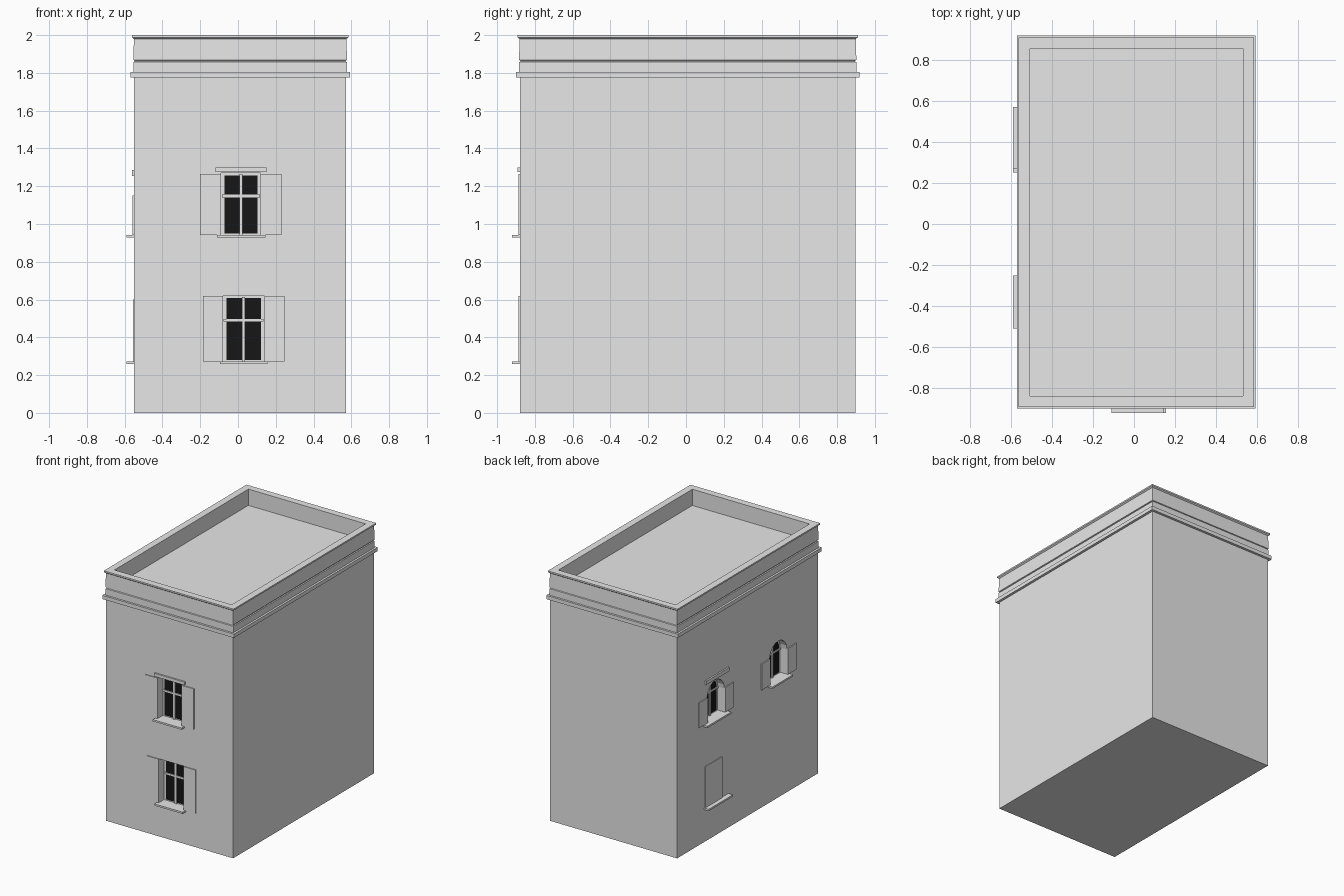
import bpy, bmesh, math

if "Cube" in bpy.data.objects:
    bpy.data.objects.remove(bpy.data.objects["Cube"], do_unlink=True)

X0, X1, Y0, Y1 = -0.55, 0.573, -0.88, 0.898   # wall faces
RECESS = 0.065


def material(name, value):
    m = bpy.data.materials.new(name)
    m.use_nodes = True
    colour = (value, value, value, 1)
    m.diffuse_color = colour
    m.node_tree.nodes["Principled BSDF"].inputs["Base Color"].default_value = colour
    return m


PLASTER = material("pale grey plaster", 0.8)
GLASS = material("black glass", 0.008)


def finish(name, bm, mat):
    bmesh.ops.recalc_face_normals(bm, faces=bm.faces)
    mesh = bpy.data.meshes.new(name)
    bm.to_mesh(mesh)
    bm.free()
    mesh.materials.append(mat)
    ob = bpy.data.objects.new(name, mesh)
    bpy.context.collection.objects.link(ob)
    return ob


# u runs along the wall, d points outward from it
def front(u, d, z):
    return (u, Y0 - d, z)


def side(u, d, z):
    return (X0 - d, u, z)


def add_prism(bm, wall, outline, d0, d1):
    rings = [[bm.verts.new(wall(u, d, z)) for u, z in outline] for d in (d0, d1)]
    n = len(outline)
    bm.faces.new(rings[0])
    bm.faces.new(rings[1])
    for i in range(n):
        j = (i + 1) % n
        bm.faces.new((rings[0][i], rings[0][j], rings[1][j], rings[1][i]))


def prism(name, wall, outline, d0, d1, mat=PLASTER):
    bm = bmesh.new()
    add_prism(bm, wall, outline, d0, d1)
    return finish(name, bm, mat)


def rect(u0, u1, z0, z1):
    return [(u0, z0), (u1, z0), (u1, z1), (u0, z1)]


def arch(u0, u1, z0, z1, steps=10):
    c, r = (u0 + u1) / 2, (u1 - u0) / 2
    curve = [(c + r * math.cos(math.pi * i / steps),
              z1 - r + r * math.sin(math.pi * i / steps)) for i in range(steps + 1)]
    return [(u0, z0), (u1, z0)] + curve


# house body: rectangular rings lofted up the outside and down into the roof well
PROFILE = [(0, 0), (0, 1.775), (0.02, 1.775), (0.02, 1.805), (0.004, 1.805),
           (0.004, 1.857), (-0.003, 1.86), (-0.003, 1.865), (0.004, 1.868),
           (0.001, 1.98), (0.012, 1.988), (0.012, 2.0), (-0.043, 2.0), (-0.043, 1.87)]
bm = bmesh.new()
rings = []
for o, z in PROFILE:
    corners = [(X0 - o, Y0 - o), (X1 + o, Y0 - o), (X1 + o, Y1 + o), (X0 - o, Y1 + o)]
    rings.append([bm.verts.new((x, y, z)) for x, y in corners])
bm.faces.new(rings[0])
bm.faces.new(rings[-1])
for a, b in zip(rings, rings[1:]):
    for i in range(4):
        j = (i + 1) % 4
        bm.faces.new((a[i], a[j], b[j], b[i]))
house = finish("house_body", bm, PLASTER)

# windows: name, wall, shape, opening, shutter width, shutter top, sill, lintel
WINDOWS = [
    ("front_upper", front, rect, (-0.09, 0.12, 0.94, 1.27), 0.11, 1.265, (-0.11, 0.145), (-0.12, 0.15, 1.275, 1.3)),
    ("front_lower", front, rect, (-0.08, 0.14, 0.27, 0.62), 0.105, 0.62, (-0.095, 0.155), None),
    ("side_rear", side, arch, (0.3, 0.52, 0.94, 1.24), 0.11, 1.14, (0.27, 0.57), (0.255, 0.545, 1.255, 1.285)),
    ("side_fore", side, arch, (-0.49, -0.27, 0.94, 1.25), 0.11, 1.15, (-0.51, -0.25), None),
]

# cut the openings
bm = bmesh.new()
for _, wall, shape, opening, *_rest in WINDOWS:
    add_prism(bm, wall, shape(*opening), -RECESS, 0.05)
cutter = finish("opening_cutter", bm, PLASTER)
cutter.hide_render = True
mod = house.modifiers.new("openings", "BOOLEAN")
mod.operation = "DIFFERENCE"
mod.solver = "EXACT"
mod.object = cutter
bpy.context.view_layer.objects.active = house
bpy.ops.object.modifier_apply(modifier=mod.name)
bpy.data.objects.remove(cutter, do_unlink=True)


def sill(name, wall, u0, u1, top, back):
    prism(name + "_sill", wall, rect(u0, u1, top - 0.012, top + 0.002), back, 0.04)


# fill each opening and dress it
for name, wall, shape, (u0, u1, z0, z1), sw, stop, ledge, lintel in WINDOWS:
    prism(name + "_frame", wall, shape(u0, u1, z0, z1), -RECESS - 0.005, -RECESS + 0.005)
    prism(name + "_glass", wall, shape(u0 + 0.018, u1 - 0.018, z0 + 0.01, z1 - 0.012),
          -RECESS, -RECESS + 0.008, GLASS)
    c = (u0 + u1) / 2
    zt = z0 + (z1 - z0) * 0.63
    prism(name + "_mullion", wall, rect(c - 0.008, c + 0.008, z0, z1 - 0.006), -RECESS, -RECESS + 0.016)
    prism(name + "_transom", wall, rect(u0 + 0.004, u1 - 0.004, zt - 0.007, zt + 0.007),
          -RECESS, -RECESS + 0.014)
    for tag, a, b in (("a", u0 - sw, u0), ("b", u1, u1 + sw)):
        prism(f"{name}_shutter_{tag}", wall, rect(a, b, z0 + 0.002, stop), -0.002, 0.008)
    sill(name, wall, *ledge, z0, -RECESS)
    if lintel:
        prism(name + "_lintel", wall, rect(*lintel), -0.002, 0.012)

# blind ground floor window on the side wall
prism("side_lower_panel", side, rect(0.33, 0.545, 0.27, 0.6), -0.002, 0.006)
sill("side_lower", side, 0.25, 0.555, 0.27, -0.002)
